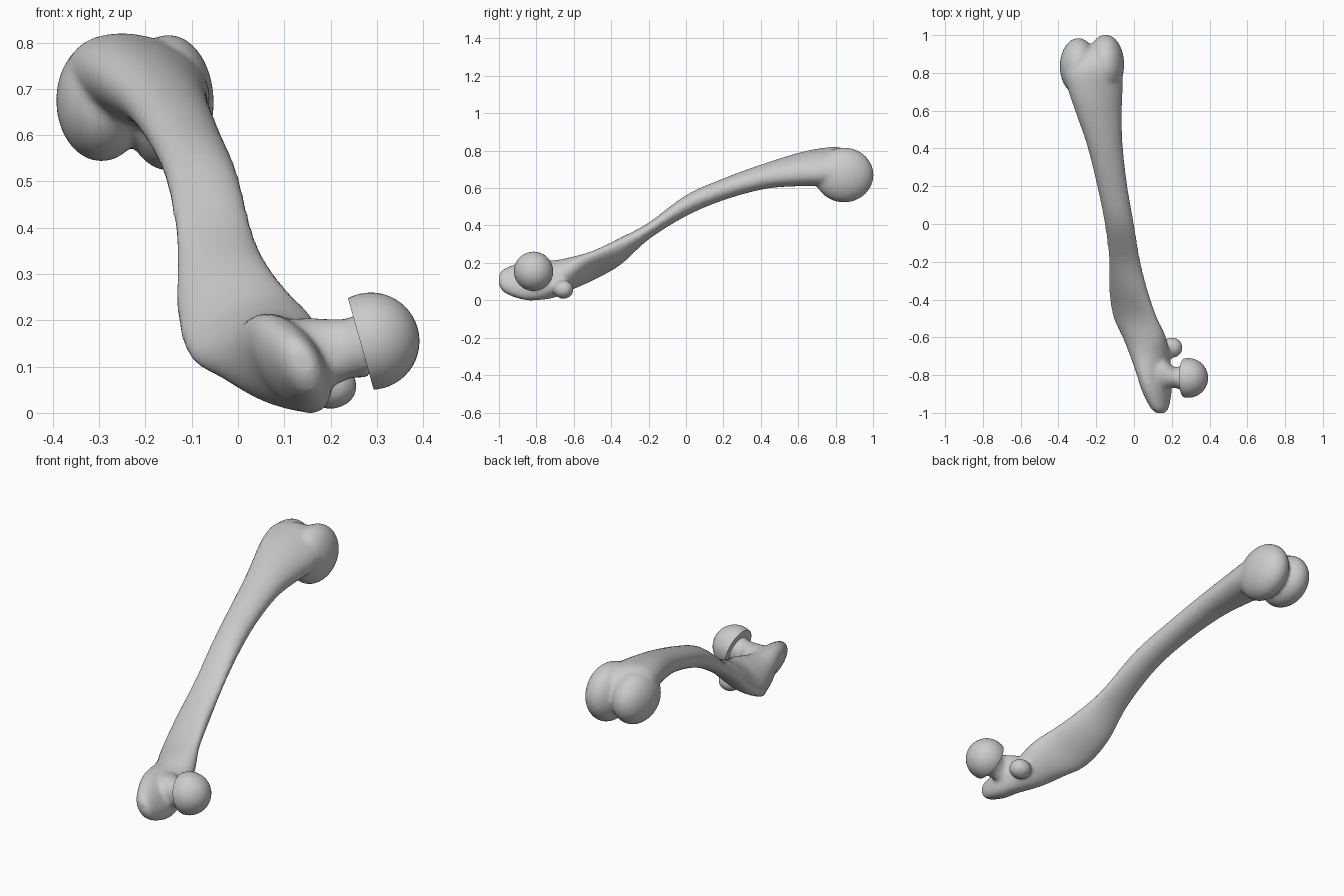
import bpy, bmesh, math
from mathutils import Vector, Matrix

if "Cube" in bpy.data.objects:
    bpy.data.objects.remove(bpy.data.objects["Cube"])


def spline(rows, steps=6):
    """Catmull-Rom interpolation through rows of numbers."""
    out = []
    for i in range(len(rows) - 1):
        p0, p1 = rows[max(i - 1, 0)], rows[i]
        p2, p3 = rows[i + 1], rows[min(i + 2, len(rows) - 1)]
        for k in range(steps):
            t = k / steps
            out.append([0.5 * (2 * b + (c - a) * t + (2 * a - 5 * b + 4 * c - d) * t * t
                               + (3 * b - a - 3 * c + d) * t ** 3)
                        for a, b, c, d in zip(p0, p1, p2, p3)])
    return out + [rows[-1]]


def loft(bm, rows, place, n=36):
    """Closed tube of leaning ovals; row = position, u min, u max, z min, z max, lean."""
    rings = []
    for p, u0, u1, z0, z1, lean in spline(rows):
        ring = []
        for k in range(n):
            t = math.tau * k / n
            u = (u0 + u1) / 2 + (u1 - u0) / 2 * math.cos(t)
            z = (z0 + z1) / 2 + (z1 - z0) / 2 * math.sin(t + lean)
            ring.append(bm.verts.new(place(p, u, z)))
        rings.append(ring)
    faces = [bm.faces.new(rings[0]), bm.faces.new(rings[-1][::-1])]
    for a, b in zip(rings, rings[1:]):
        for k in range(n):
            j = (k + 1) % n
            faces.append(bm.faces.new((a[k], b[k], b[j], a[j])))
    bmesh.ops.recalc_face_normals(bm, faces=faces)


def ball(bm, centre, radii):
    m = Matrix.Translation(centre) @ Matrix.Diagonal((*radii, 1))
    return bmesh.ops.create_uvsphere(bm, u_segments=40, v_segments=24, radius=1, matrix=m)


def finish(bm, name):
    me = bpy.data.meshes.new(name)
    bm.to_mesh(me)
    bm.free()
    ob = bpy.data.objects.new(name, me)
    bpy.context.collection.objects.link(ob)
    return ob


bm = bmesh.new()

# Shaft, from the large upper knob to the knee end
shaft = [
    (-1.00, .115, .165, .08, .14, -.3),
    (-.97, .085, .185, .04, .17, -.4),
    (-.88, .04, .20, .005, .205, -.5),
    (-.80, .015, .20, .0, .215, -.5),
    (-.70, -.02, .19, .015, .215, -.15),
    (-.60, -.06, .17, .06, .235, .3),
    (-.49, -.11, .12, .11, .268, .7),
    (-.35, -.132, .072, .19, .335, .5),
    (-.20, -.132, .035, .325, .415, .2),
    (.00, -.155, .0, .45, .562, 0),
    (.20, -.195, -.035, .535, .652, -.1),
    (.42, -.25, -.06, .595, .732, -.2),
    (.60, -.312, -.064, .61, .788, -.3),
    (.72, -.352, -.06, .61, .813, -.3),
    (.82, -.37, -.065, .61, .818, -.2),
    (.90, -.34, -.09, .63, .78, 0),
    (.93, -.29, -.14, .66, .74, 0),
]
loft(bm, shaft, lambda p, u, z: (u, p, z))

# Neck reaching out to the ball head
neck = [
    (.08, -.89, -.67, .05, .20, 0),
    (.15, -.88, -.70, .05, .205, 0),
    (.21, -.868, -.755, .06, .203, 0),
    (.245, -.878, -.752, .075, .207, 0),
    (.285, -.895, -.735, .075, .235, 0),
]
loft(bm, neck, lambda p, u, z: (p, u, z))

# Two knee knuckles and the small knob below the neck
ball(bm, (-.15, .845, .67), (.098, .158, .147))
ball(bm, (-.295, .835, .675), (.098, .15, .132))
ball(bm, (.2, -.655, .058), (.058, .055, .05))

bone = finish(bm, "thigh_bone")
fuse = bone.modifiers.new("fuse", 'REMESH')
fuse.mode = 'VOXEL'
fuse.voxel_size = .01
fuse.use_smooth_shade = True
soften = bone.modifiers.new("soften", 'SMOOTH')
soften.factor = .5
soften.iterations = 8

# Ball head with a cut-off rim facing the neck
bm = bmesh.new()
ball(bm, (.287, -.815, .155), (.105, .105, .105))
cut = bmesh.ops.bisect_plane(bm, geom=bm.verts[:] + bm.edges[:] + bm.faces[:],
                             plane_co=(.265, -.815, .15), plane_no=Vector((.96, 0, .27)),
                             clear_inner=True)
rim = [e for e in cut["geom_cut"] if isinstance(e, bmesh.types.BMEdge)]
bmesh.ops.holes_fill(bm, edges=rim, sides=0)
bmesh.ops.recalc_face_normals(bm, faces=bm.faces[:])
head = finish(bm, "ball_head")
bpy.context.view_layer.objects.active = head
head.select_set(True)
bpy.ops.object.shade_smooth_by_angle(angle=math.radians(40))
